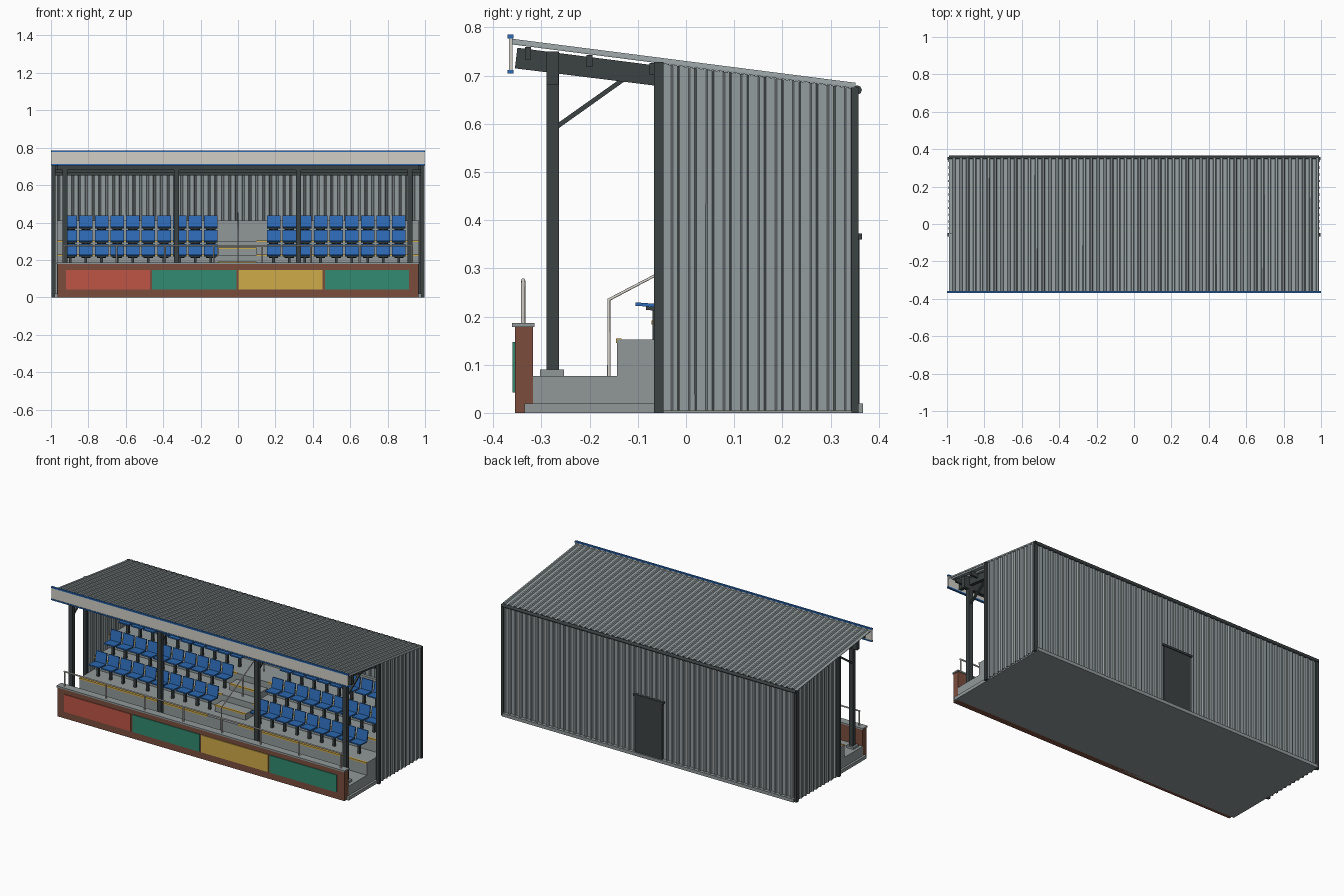
import bpy, bmesh, math
from mathutils import Vector, Matrix

if "Cube" in bpy.data.objects:
    bpy.data.objects.remove(bpy.data.objects["Cube"])


def material(name, r, g, b):
    m = bpy.data.materials.new(name)
    m.diffuse_color = [(c / 255) ** 2.2 for c in (r, g, b)] + [1]
    m.use_nodes = True
    m.node_tree.nodes["Principled BSDF"].inputs["Base Color"].default_value = m.diffuse_color
    return m


DARK = material("dark steel", 62, 68, 68)
CLAD = material("grey cladding", 146, 155, 157)
CONC = material("concrete", 144, 151, 151)
BRICK = material("brick red brown", 122, 78, 63)
CREAM = material("pale grey", 208, 205, 197)
BLUE = material("blue", 48, 106, 180)
RED = material("panel red", 188, 86, 71)
GREEN = material("panel green", 53, 138, 112)
YELLOW = material("yellow", 206, 169, 74)

SLOPE = 0.128


def roof_z(y):
    """Underside of the roof sheet at depth y."""
    return 0.764 - SLOPE * (y + 0.36)


def finish(name, bm, mats):
    bmesh.ops.recalc_face_normals(bm, faces=bm.faces)
    me = bpy.data.meshes.new(name)
    bm.to_mesh(me)
    bm.free()
    for m in mats:
        me.materials.append(m)
    ob = bpy.data.objects.new(name, me)
    bpy.context.collection.objects.link(ob)
    return ob


def add_box(bm, x0, x1, y0, y1, z0, z1, tilt=0, index=0):
    centre = Vector(((x0 + x1) / 2, (y0 + y1) / 2, (z0 + z1) / 2))
    mat = (Matrix.Translation(centre) @ Matrix.Rotation(tilt, 4, 'X')
           @ Matrix.Diagonal((x1 - x0, y1 - y0, z1 - z0, 1)))
    vs = bmesh.ops.create_cube(bm, size=1, matrix=mat)["verts"]
    for f in {f for v in vs for f in v.link_faces}:
        f.material_index = index


def boxes(name, mat, dims):
    bm = bmesh.new()
    for d in dims:
        add_box(bm, *d)
    return finish(name, bm, [mat])


def prism(name, mat, profile, spans):
    """Extrude a (y, z) outline over each x span."""
    bm = bmesh.new()
    for x0, x1 in spans:
        f = bm.faces.new([bm.verts.new((x0, y, z)) for y, z in profile])
        ext = bmesh.ops.extrude_face_region(bm, geom=[f])["geom"]
        bmesh.ops.translate(bm, vec=(x1 - x0, 0, 0),
                            verts=[v for v in ext if isinstance(v, bmesh.types.BMVert)])
    return finish(name, bm, [mat])


def tube(name, mat, paths, radius):
    cu = bpy.data.curves.new(name, 'CURVE')
    cu.dimensions = '3D'
    cu.bevel_depth, cu.bevel_resolution, cu.use_fill_caps = radius, 2, True
    for path in paths:
        sp = cu.splines.new('POLY')
        sp.points.add(len(path) - 1)
        for p, co in zip(sp.points, path):
            p.co = (*co, 1)
    cu.materials.append(mat)
    ob = bpy.data.objects.new(name, cu)
    bpy.context.collection.objects.link(ob)
    return ob


def corrugated(name, u0, u1, pitch, depth, start, end):
    """Ribbed sheet: start/end map (u, offset) to the two sheet edges."""
    n = round((u1 - u0) / pitch)
    step = (u1 - u0) / n
    pts = []
    for i in range(n):
        u = u0 + i * step
        pts += [(u, 0), (u + .55 * step, 0), (u + .65 * step, depth), (u + .87 * step, depth), (u + .97 * step, 0)]
    pts.append((u1, 0))
    bm = bmesh.new()
    rows = [(bm.verts.new(start(u, o)), bm.verts.new(end(u, o))) for u, o in pts]
    for (a, b), (c, d) in zip(rows, rows[1:]):
        bm.faces.new((a, c, d, b))
    ob = finish(name, bm, [CLAD])
    sol = ob.modifiers.new("thickness", 'SOLIDIFY')
    sol.thickness, sol.offset = 0.003, 0
    return ob


# Ground slab and stepped terrace
boxes("base_slab", CONC, [(-.98, .98, -.335, .367, 0, .02)])
prism("terrace", CONC, [(-.318, .01), (-.318, .077), (-.143, .077), (-.143, .152), (0, .152), (0, .227),
                        (.143, .227), (.143, .302), (.335, .302), (.335, .01)], [(-.967, .967)])
boxes("rear_upstand", CONC, [(-.967, .967, .325, .342, .29, .41)])

# Aisle half steps and yellow step edges
boxes("aisle_steps", CONC, [(-.107, .1, y, y + .08, z - .04, z) for y, z in ((-.07, .19), (.073, .265))])
edges = []
for y, z in ((-.143, .152), (0, .227), (.143, .302)):
    edges += [(x0, x1, y - .002, y + .009, z - .007, z + .002) for x0, x1 in ((-.967, -.107), (.1, .967))]
edges += [(-.107, .1, y - .002, y + .009, z - .007, z + .002) for y, z in ((-.07, .19), (.073, .265))]
boxes("step_edges", YELLOW, edges)

# Front brick wall with coping and coloured panels
boxes("front_wall", BRICK, [(-.965, .965, -.355, -.318, 0, .179)])
boxes("wall_coping", CONC, [(-.97, .97, -.361, -.314, .178, .187)])
for i, mat in enumerate((RED, GREEN, YELLOW, GREEN)):
    x = -.92 + i * .4615
    boxes("wall_panel_%d" % (i + 1), mat, [(x, x + .45, -.36, -.354, .042, .147)])

# Handrails
posts = [s * x for s in (-1, 1) for x in (.13, .39, .65, .93)]
tube("front_rail", CREAM, [[(-.935, -.338, .275), (.935, -.338, .275)]]
     + [[(x, -.338, .18), (x, -.338, .275)] for x in posts], .0045)
tube("aisle_rail", CREAM, [[(0, -.16, .077), (0, -.16, .235), (0, .25, .45), (0, .25, .3)],
                           [(0, .045, .227), (0, .045, .342)]], .0035)

# Seats: pad, leaning back and a single leg
bm = bmesh.new()
centres = [-.145 - .0835 * i for i in range(10)] + [.19 + .0838 * i for i in range(9)]
for row in range(3):
    y, z = -.143 + .143 * row, .152 + .075 * row
    for x in centres:
        add_box(bm, x - .036, x + .036, y + .038, y + .105, z + .068, z + .075, -.07)
        add_box(bm, x - .036, x + .036, y + .106, y + .113, z + .072, z + .134, -.16)
        add_box(bm, x - .007, x + .007, y + .073, y + .087, z, z + .069, 0, 1)
        add_box(bm, x - .025, x + .025, y + .06, y + .108, z + .06, z + .067, -.07, 1)
finish("seats", bm, [BLUE, DARK])

# Steel frame
col_x = (-.925, -.328, .323, .92)
boxes("front_columns", DARK, [(x - .013, x + .013, -.29, -.264, .08, .75) for x in col_x])
boxes("column_feet", CONC, [(x - .025, x + .025, -.303, -.253, .07, .09) for x in col_x])
prism("rafters", DARK, [(-.355, .715), (-.35, roof_z(-.35) - .005), (.335, roof_z(.335) - .005),
                        (.335, roof_z(.335) - .045)], [(x - .01, x + .01) for x in col_x])
prism("knee_braces", DARK, [(-.268, .588), (-.268, .6), (-.138, .692), (-.122, .692)],
      [(x - .006, x + .006) for x in col_x])
boxes("front_beam", DARK, [(-.965, .965, -.289, -.265, .68, .75)])
boxes("purlins", DARK, [(-.975, .975, y - .006, y + .006, roof_z(y) - .026, roof_z(y) - .001)
                        for y in (-.328, -.2, -.07, .06, .19, .315)])
corner = []
for s in (-1, 1):
    a, b = sorted((s * .976, s * .996))
    corner += [(a, b, -.066, -.047, 0, .728), (a, b, .343, .358, 0, .675)]
boxes("corner_posts", DARK, corner)

# Ribbed walls and roof
for s, side in ((-1, "left"), (1, "right")):
    corrugated(side + "_wall", -.05, .346, .0365, .009,
               lambda u, o: (s * (.983 + o), u, .005), lambda u, o: (s * (.983 + o), u, roof_z(u)))
corrugated("back_wall", -.985, .985, .0365, .009,
           lambda u, o: (u, .346 + o, .01), lambda u, o: (u, .346 + o, .676))
corrugated("roof", -.99, .99, .0365, .009,
           lambda u, o: (u, -.362, roof_z(-.362) + .002 + o), lambda u, o: (u, .352, roof_z(.352) + .002 + o))

# Fascia with blue trims
boxes("fascia", CREAM, [(-.998, .998, -.367, -.36, .708, .782)])
boxes("fascia_trims", BLUE, [(-1, 1, -.37, -.358, z, z + .008) for z in (.704, .777)])

# Gutter and back door
tube("gutter", DARK, [[(-.99, .355, .67), (.99, .355, .67)]], .01)
boxes("back_door", DARK, [(-.092, .092, .345, .36, .02, .36), (-.102, .102, .345, .365, .36, .372)])
